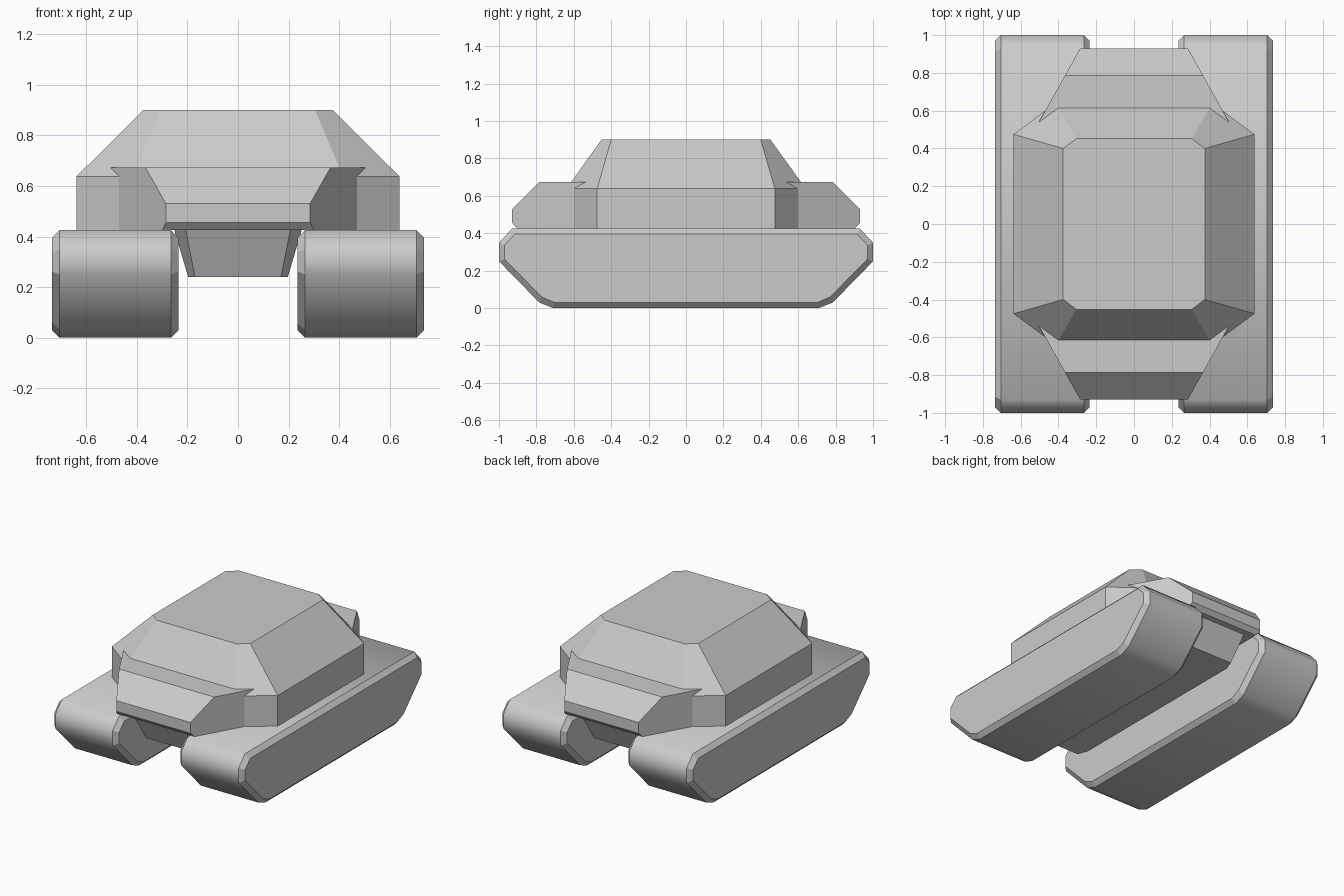
import bpy, bmesh

if "Cube" in bpy.data.objects:
    bpy.data.objects.remove(bpy.data.objects["Cube"])


def loft(name, rings, smooth_band=False):
    """Skin a stack of closed rings and cap both ends."""
    bm = bmesh.new()
    vs = [[bm.verts.new(p) for p in ring] for ring in rings]
    n = len(rings[0])
    for a, b in zip(vs, vs[1:]):
        for i in range(n):
            j = (i + 1) % n
            bm.faces.new((a[i], a[j], b[j], b[i]))
    bm.faces.new(vs[0][::-1])
    bm.faces.new(vs[-1])
    if smooth_band:
        # smooth only the wide tread between the two middle rings
        bm.faces.ensure_lookup_table()
        for f in bm.faces[n:2 * n]:
            f.smooth = True
        for ring in vs:
            for i in range(n):
                bm.edges.get((ring[i], ring[(i + 1) % n])).smooth = False
    bmesh.ops.recalc_face_normals(bm, faces=bm.faces)
    me = bpy.data.meshes.new(name)
    bm.to_mesh(me)
    bm.free()
    ob = bpy.data.objects.new(name, me)
    bpy.context.collection.objects.link(ob)
    return ob


def octagon(z, side_x, side_y, end_x, end_y):
    """Eight-sided plan outline, symmetric in x and y."""
    q = [(side_x, side_y), (end_x, end_y)]
    half = q + [(-x, y) for x, y in q[::-1]]
    return [(x, y, z) for x, y in half + [(-x, -y) for x, y in half]]


def track_ring(x, half):
    return [(x, y, z) for y, z in half + [(-y, z) for y, z in half[::-1]]]


# tracks: chamfered slabs, mirrored to the other side
outer = [(0.93, 0.425), (1.0, 0.35), (1.0, 0.25), (0.785, 0.03), (0.71, 0.0)]
inner = [(0.915, 0.395), (0.97, 0.337), (0.97, 0.262), (0.772, 0.06), (0.703, 0.03)]
track = loft("tracks", [track_ring(0.235, inner), track_ring(0.265, outer),
                        track_ring(0.705, outer), track_ring(0.735, inner)], True)
mod = track.modifiers.new("Mirror", 'MIRROR')
mod.use_axis[0] = True

# lower hull between the tracks
loft("lower_hull", [octagon(0.24, 0.197, 0.70, 0.17, 0.77),
                    octagon(0.426, 0.252, 0.74, 0.207, 0.86)])

# upper hull with sloped ends; its tapered sides are vertical planes
def hull_ring(z, y):
    return octagon(z, 0.531, 0.49, 0.285 + 0.56 * (0.93 - y), y)

loft("upper_hull", [hull_ring(0.425, 0.903), hull_ring(0.455, 0.93),
                    hull_ring(0.53, 0.93), hull_ring(0.673, 0.785)])

# cabin block with vertical walls and a sloped roof
loft("cabin", [octagon(0.425, 0.638, 0.475, 0.415, 0.64),
               octagon(0.638, 0.638, 0.475, 0.415, 0.64),
               octagon(0.90, 0.375, 0.40, 0.305, 0.452)])
